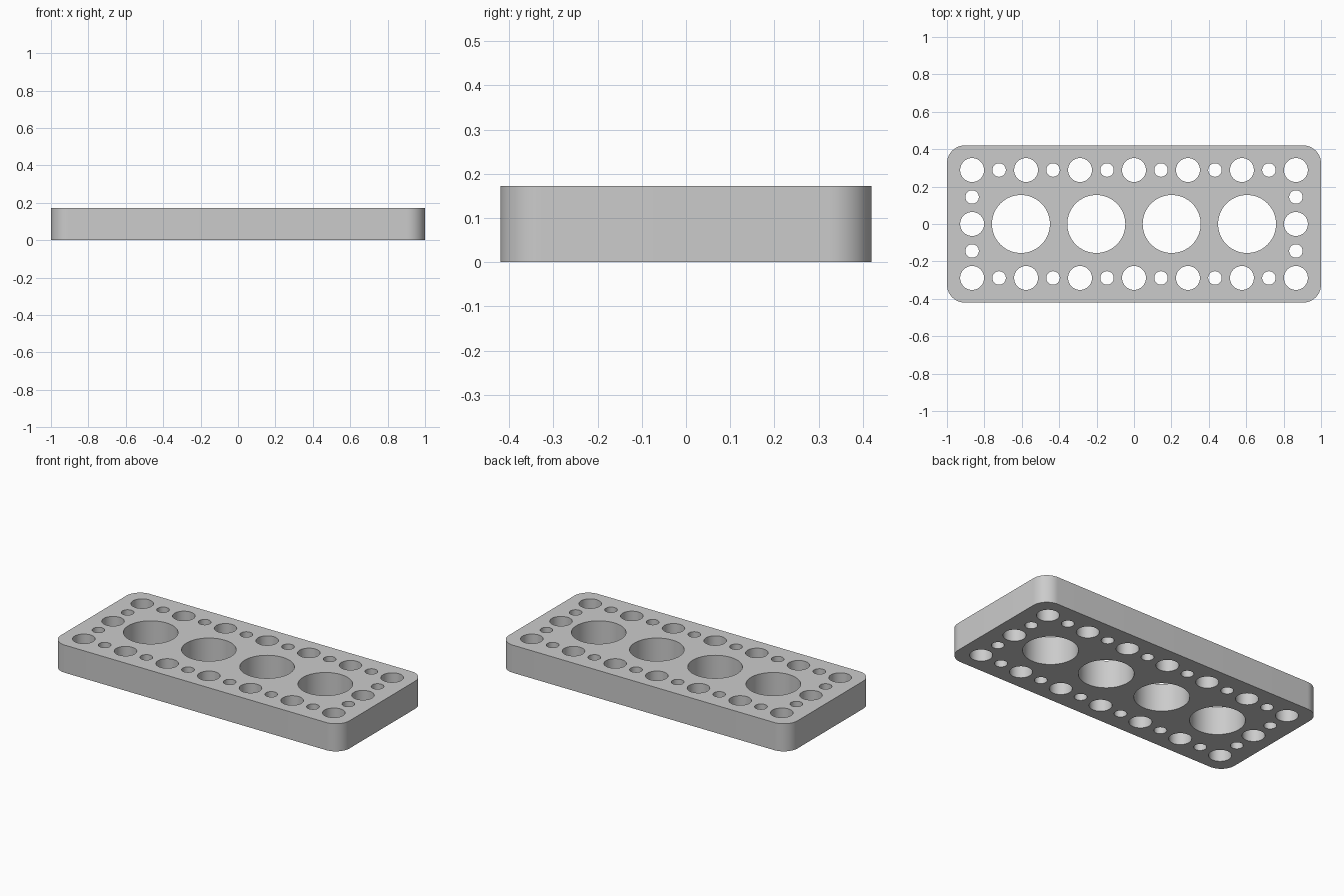
import bpy
import bmesh
from math import cos, sin, pi, radians

if "Cube" in bpy.data.objects:
    bpy.data.objects.remove(bpy.data.objects["Cube"], do_unlink=True)

HEIGHT = 0.173
HALF_X, HALF_Y = 1.0, 0.42
CORNER = 0.096
PITCH = 0.2885        # spacing of the medium holes
MEDIUM, SMALL, LARGE = 0.064, 0.036, 0.155


def arc(cx, cy, r, start, end, steps):
    return [(cx + r * cos(start + (end - start) * i / steps),
             cy + r * sin(start + (end - start) * i / steps))
            for i in range(steps + 1)]


def add_loop(curve, points):
    spline = curve.splines.new('POLY')
    spline.points.add(len(points) - 1)
    for p, (x, y) in zip(spline.points, points):
        p.co = (x, y, 0, 1)
    spline.use_cyclic_u = True


def add_hole(curve, x, y, r):
    add_loop(curve, arc(x, y, r, 0, 2 * pi, 64)[:-1])


# Rounded rectangle outline
curve = bpy.data.curves.new("plate_profile", 'CURVE')
curve.dimensions = '2D'
curve.fill_mode = 'BOTH'
curve.extrude = HEIGHT / 2
outline = []
for k, (sx, sy) in enumerate([(1, 1), (-1, 1), (-1, -1), (1, -1)]):
    outline += arc(sx * (HALF_X - CORNER), sy * (HALF_Y - CORNER), CORNER,
                   k * pi / 2, (k + 1) * pi / 2, 16)
add_loop(curve, outline)

# Alternating medium and small holes along both long edges
for side in (-1, 1):
    for i in range(-6, 7):
        add_hole(curve, i * PITCH / 2, side * PITCH, SMALL if i % 2 else MEDIUM)
    # Holes down the short edges
    for j in (-1, 0, 1):
        add_hole(curve, side * 3 * PITCH, j * PITCH / 2, SMALL if j else MEDIUM)

# Four large holes along the middle
for i in range(4):
    add_hole(curve, (i - 1.5) * 0.403, 0, LARGE)

# Turn the profile into a solid mesh
plate = bpy.data.objects.new("perforated_plate", curve)
plate.location.z = HEIGHT / 2
bpy.context.collection.objects.link(plate)
bpy.ops.object.select_all(action='DESELECT')
plate.select_set(True)
bpy.context.view_layer.objects.active = plate
bpy.ops.object.convert(target='MESH')
plate = bpy.context.view_layer.objects.active
plate.name = "perforated_plate"

bm = bmesh.new()
bm.from_mesh(plate.data)
bmesh.ops.remove_doubles(bm, verts=bm.verts, dist=0.0001)
bmesh.ops.recalc_face_normals(bm, faces=bm.faces)
bm.to_mesh(plate.data)
bm.free()

# Plain grey finish
grey = bpy.data.materials.new("plain grey")
grey.use_nodes = True
colour = (0.6, 0.6, 0.6, 1)
grey.diffuse_color = colour
grey.node_tree.nodes["Principled BSDF"].inputs["Base Color"].default_value = colour
plate.data.materials.clear()
plate.data.materials.append(grey)
bpy.ops.object.shade_smooth_by_angle(angle=radians(30))
